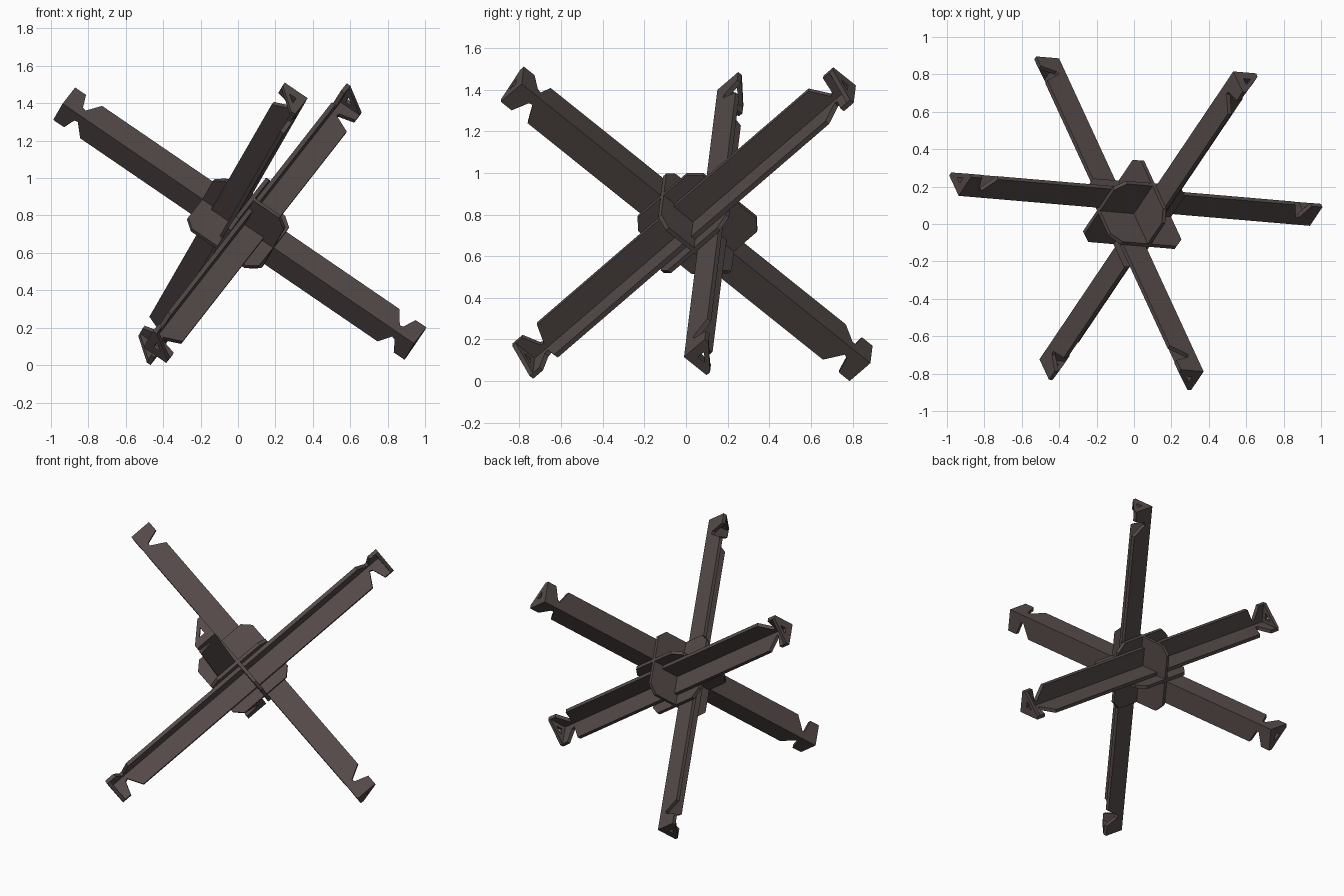
import bpy
import bmesh
from mathutils import Vector, Matrix

if "Cube" in bpy.data.objects:
    bpy.data.objects.remove(bpy.data.objects["Cube"])

# One dark steel colour
steel = bpy.data.materials.new("dark_steel")
steel.use_nodes = True
COLOUR = (0.09, 0.07, 0.067, 1)
steel.diffuse_color = COLOUR
steel.node_tree.nodes["Principled BSDF"].inputs["Base Color"].default_value = COLOUR

# Tilted frame of three perpendicular beam axes meeting at the centre
CENTRE = Vector((0, 0.055, 0.757))
A = Vector((0.82, -0.07, -0.56)).normalized()
B = Vector((-0.345, 0.735, -0.584))
B = (B - A * B.dot(A)).normalized()
C = A.cross(B)

HALF = 1.14     # half the beam length
WIDE = 0.148    # flange width
THICK = 0.024   # steel thickness
GAP = 0.011     # half the gusset plate thickness


def prism(bm, outline, origin, u, v, extrude):
    """Extrude a flat outline, given in u and v, along a vector."""
    verts = [bm.verts.new(origin + u * p + v * q) for p, q in outline]
    face = bm.faces.new(verts)
    moved = bmesh.ops.extrude_face_region(bm, geom=[face], use_keep_orig=True)
    new = [g for g in moved["geom"] if isinstance(g, bmesh.types.BMVert)]
    bmesh.ops.translate(bm, verts=new, vec=extrude)


def finish(bm, name):
    bmesh.ops.recalc_face_normals(bm, faces=bm.faces)
    mesh = bpy.data.meshes.new(name)
    bm.to_mesh(mesh)
    bm.free()
    mesh.materials.append(steel)
    obj = bpy.data.objects.new(name, mesh)
    bpy.context.collection.objects.link(obj)


def flange_outline(inner):
    """Long strip with a notch in its free edge near each end."""
    notch = [(0, WIDE), (0.07, WIDE), (0.1, 0.4 * WIDE),
             (0.12, 0.35 * WIDE), (0.175, WIDE)]
    left = [(p - HALF, q) for p, q in notch]
    right = [(HALF - p, q) for p, q in reversed(notch)]
    return [(-HALF, inner)] + left + right + [(HALF, inner)]


def end_cap(bm, origin, u, v, depth):
    """Triangular plate with a small triangular hole."""
    outer = [Vector((THICK, THICK)), Vector((WIDE, THICK)), Vector((THICK, WIDE))]
    mid = Vector((1, 1)) * (THICK + 0.293 * (WIDE - THICK))
    hole = [mid + (p - mid) * 0.35 for p in outer]
    rings = []
    for shift in (Vector(), depth):
        for loop in (outer, hole):
            rings.append([bm.verts.new(origin + shift + u * p.x + v * p.y) for p in loop])
    out0, in0, out1, in1 = rings
    for r, s in ((out0, in0), (in0, in1), (in1, out1), (out1, out0)):
        for i in range(3):
            j = (i + 1) % 3
            bm.faces.new((r[i], r[j], s[j], s[i]))


def angle_beam(name, axis, u, v):
    """Angle iron whose two flanges run from the heel along u and v."""
    bm = bmesh.new()
    heel = CENTRE + (u + v) * GAP
    prism(bm, flange_outline(0), heel, axis, u, v * THICK)
    prism(bm, flange_outline(THICK), heel, axis, v, u * THICK)
    for side in (-1, 1):
        end_cap(bm, heel + axis * side * HALF, u, v, axis * -side * THICK)
    finish(bm, name)


def gusset(name, u, v):
    """Square joining plate with cut corners."""
    h, k = 0.23, 0.175
    outline = [(h, k), (k, h), (-k, h), (-h, k), (-h, -k), (-k, -h), (k, -h), (h, -k)]
    normal = u.cross(v)
    bm = bmesh.new()
    prism(bm, outline, CENTRE - normal * GAP, u, v, normal * 2 * GAP)
    finish(bm, name)


# Three crossed beams
angle_beam("side_beam", A, B, C)
angle_beam("falling_beam", B, -C, -A)
angle_beam("rising_beam", C, A, -B)

# Three plates sandwiched between the beams
gusset("gusset_plate_1", A, B)
gusset("gusset_plate_2", B, C)
gusset("gusset_plate_3", C, A)
